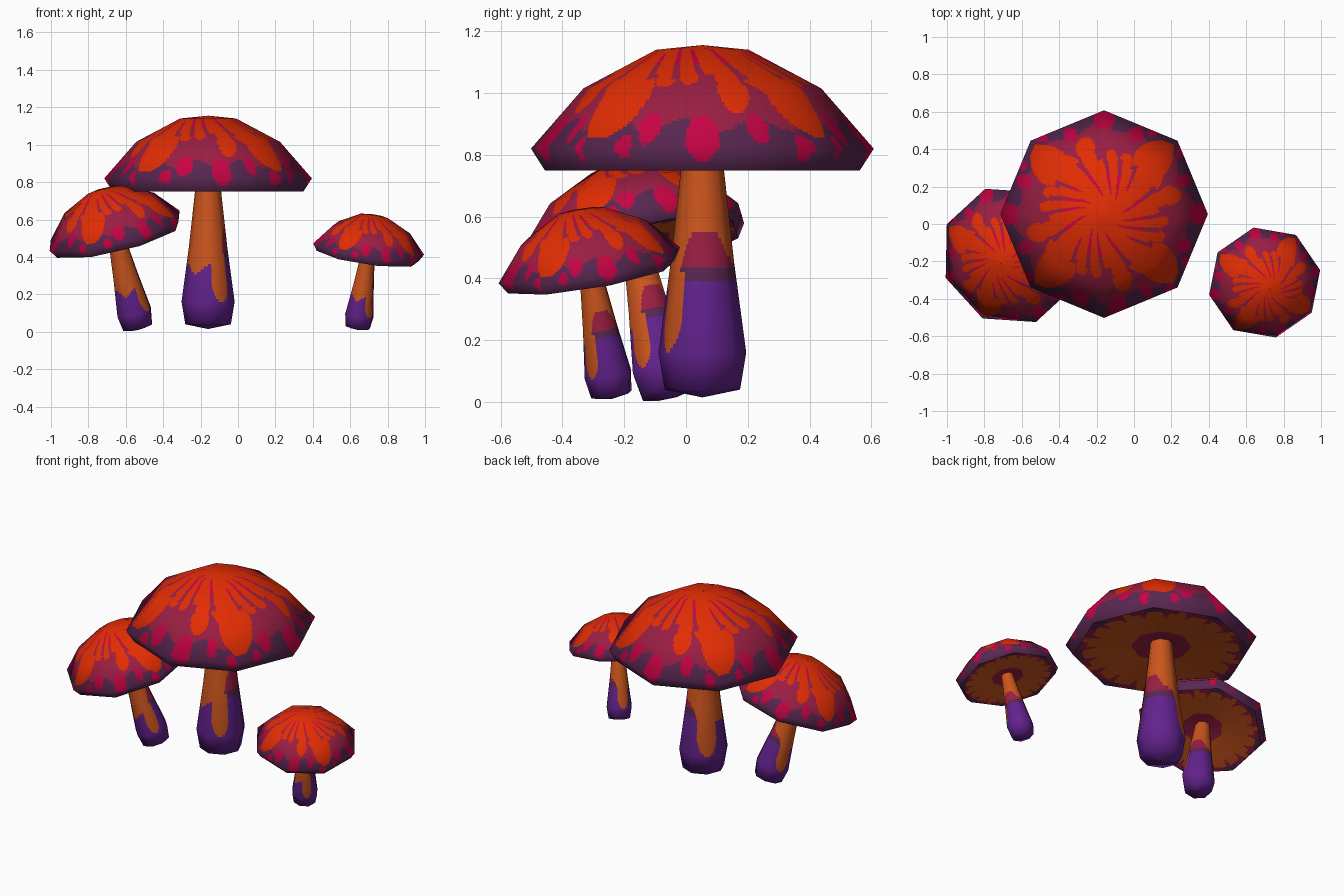
import bpy, math
from mathutils import Matrix, Vector

if "Cube" in bpy.data.objects:
    bpy.data.objects.remove(bpy.data.objects["Cube"])

SIDES, STEP = 8, 34          # octagonal parts, each side cut finely for painted patches


def material(name, rgb):
    m = bpy.data.materials.new(name)
    m.diffuse_color = (*rgb, 1)
    m.use_nodes = True
    m.node_tree.nodes["Principled BSDF"].inputs["Base Color"].default_value = m.diffuse_color
    return m


MATS = [material(n, c) for n, c in [
    ("flame orange", (0.76, 0.026, 0.001)),
    ("crimson", (0.57, 0.001, 0.058)),
    ("wine", (0.32, 0.013, 0.055)),
    ("plum", (0.10, 0.02, 0.082)),
    ("stem orange", (0.60, 0.09, 0.012)),
    ("stem purple", (0.125, 0.016, 0.27)),
]]
FLAME, CRIMSON, WINE, PLUM, STEM_ORANGE, STEM_PURPLE = range(6)


def wrap(a, period):
    return (a + period / 2) % period - period / 2


def bump(a, centre, width, power=2):
    return math.exp(-abs(wrap(a - centre, 360) / width) ** power)


# ---- colour rules (angle in degrees, r = distance from axis, z = height) ----
# per quarter of the cap: flame blobs (angle, radius from axis, half width, half length)
BLOBS = [(3, 0.75, 0.19, 0.20), (-4, 0.60, 0.17, 0.15), (-29, 0.71, 0.10, 0.11), (-30, 0.60, 0.075, 0.15),
         (37, 0.53, 0.07, 0.12), (23, 0.58, 0.07, 0.10)]
# gaps between the fingers (angle, inner end)
GAPS = [(-43, 0.20), (-17, 0.19), (13, 0.30), (30, 0.19)]
# crimson spots (angle, radius from axis, size)
SPOTS = [(45, 0.95, 0.105), (23, 0.90, 0.075), (-22, 0.90, 0.07), (-6, 1.0, 0.06), (14, 0.99, 0.055)]


def inside(phi, q, c, rr, w, h):
    dx = math.radians(wrap(phi - c, 90)) * q
    return math.hypot(dx / w, (q - rr) / h) < 1


def cap_colour(a, r, z):
    # octagonal radius, so the bands run parallel to the rim
    q = r * math.cos(math.radians(wrap(a - 22.5, 45))) / (0.555 * math.cos(math.pi / 8))
    if z < 0.82:
        q = 1 + (0.82 - z) * 1.6
    flat = a - 45
    phi = flat + 60 * max(0.55 - q, 0) + 2 * math.sin(q * 14)
    if q < 0.13:
        return FLAME
    for c, start in GAPS:
        d = abs(math.radians(wrap(phi - c, 90))) * q
        if start < q < 0.60 and d < 0.007 + 0.055 * (q - start):
            return CRIMSON if q < 0.43 else WINE
    if q < 0.54 or any(inside(flat, q, *b) for b in BLOBS):
        return FLAME
    shifted = flat - 9 * bump(a, -85, 35)
    if any(inside(shifted, q, c, rr, s, s * 1.1) for c, rr, s in SPOTS):
        return CRIMSON
    edge = 0.88 + 0.03 * math.sin(math.radians(a * 12))
    return PLUM if q > edge else WINE


def gill_colour(a, r, z):
    if r > 0.465:
        return PLUM
    if r < 0.165 + 0.008 * math.sin(math.radians(a * 8)):
        return WINE
    tooth = abs(wrap(a, 18)) / 9
    return WINE if r > min(0.365 + 0.24 * tooth, 0.452) else STEM_ORANGE


def stem_colour(a, r, z):
    # orange drips running down the front right and the back left
    for c, w, top in ((303, 24, 0.42), (135, 29, 0.8)):
        d = abs(wrap(a - c, 360)) / w
        if d < 1 and 0.165 + 0.09 * d ** 3 < z < top:
            return STEM_ORANGE
    low = 0.36 + 0.19 * bump(a, 5, 48, 6) + 0.10 * bump(a, 75, 25, 4) - 0.05 * bump(a, 235, 22)
    if z > low:
        return STEM_ORANGE
    if z > 0.44:
        return WINE
    return PLUM if z > 0.395 else STEM_PURPLE


# ---- octagonal lathe with soft normals inside each section ----
def lathe(name, sections):
    verts, norms, faces, cols = [], [], [], []
    n = SIDES * STEP
    for profile, cuts, rule in sections:
        seg = []
        for (r0, z0), (r1, z1) in zip(profile, profile[1:]):
            seg.append(Vector((z0 - z1, r1 - r0)).normalized())
        pn = [(seg[max(i - 1, 0)] + seg[min(i, len(seg) - 1)]).normalized()
              for i in range(len(profile))]
        rows = []
        for i, k in enumerate(cuts):
            for t in range(k + (i == len(cuts) - 1)):
                f = t / k
                p = Vector(profile[i]).lerp(Vector(profile[i + 1]), f)
                rows.append((p, pn[i].lerp(pn[i + 1], f)))
        base = len(verts)
        for p, m in rows:
            for j in range(n):
                k, f = j // STEP, (j % STEP) / STEP
                a0, a1 = (2 * math.pi * (k + e) / SIDES for e in (0, 1))
                d = Vector((math.cos(a0), math.sin(a0), 0)).lerp(
                    Vector((math.cos(a1), math.sin(a1), 0)), f)
                verts.append((d.x * p.x, d.y * p.x, p.y))
                norms.append(Vector((d.x * m.x, d.y * m.x, m.y)).normalized())
        for i in range(len(rows) - 1):
            for j in range(n):
                q = (j + 1) % n
                a, b = base + i * n, base + (i + 1) * n
                face = (a + j, b + j, b + q, a + q)
                faces.append(face)
                mid = (Vector(verts[a + j]) + Vector(verts[b + q])) / 2
                ang = math.degrees(math.atan2(mid.y, mid.x))
                cols.append(rule(ang, math.hypot(mid.x, mid.y), mid.z))
    me = bpy.data.meshes.new(name)
    me.from_pydata(verts, [], faces)
    for m in MATS:
        me.materials.append(m)
    me.polygons.foreach_set("material_index", cols)
    me.polygons.foreach_set("use_smooth", [True] * len(faces))
    me.update()
    me.normals_split_custom_set_from_vertices(norms)
    return me


# domed cap with a turned-in rim, and shallow hollow gills beneath
cap_mesh = lathe("cap", [
    ([(0.002, 1.155), (0.15, 1.14), (0.385, 1.015), (0.555, 0.82), (0.51, 0.75)],
     (9, 22, 22, 5), cap_colour),
    ([(0.51, 0.75), (0.465, 0.752), (0.36, 0.764), (0.20, 0.782), (0.15, 0.787), (0.04, 0.80)],
     (1, 14, 1, 5, 1), gill_colour),
])
# tapered stem with a swollen foot
stem_mesh = lathe("stem", [
    ([(0.066, 0.81), (0.07, 0.75), (0.103, 0.45), (0.142, 0.16), (0.122, 0.04), (0.002, 0.015)],
     (1, 15, 20, 2, 1), stem_colour),
])

# mushrooms: name, foot position, size, turn, up direction
for name, foot, size, turn, up in [
    ("large", (-0.16, 0.053, 0), 1.0, 0, (0, 0, 1)),
    ("middle", (-0.53, -0.06, 0), 0.69, 20, (-0.24, -0.20, 1)),
    ("small", (0.637, -0.238, 0.002), 0.55, 12, (0.14, -0.17, 1)),
]:
    tilt = Vector((0, 0, 1)).rotation_difference(Vector(up).normalized())
    mat = (Matrix.Translation(foot) @ tilt.to_matrix().to_4x4()
           @ Matrix.Rotation(math.radians(turn), 4, 'Z') @ Matrix.Scale(size, 4))
    for part, mesh in (("cap", cap_mesh), ("stem", stem_mesh)):
        ob = bpy.data.objects.new(f"{name}_mushroom_{part}", mesh)
        bpy.context.scene.collection.objects.link(ob)
        ob.matrix_world = mat
